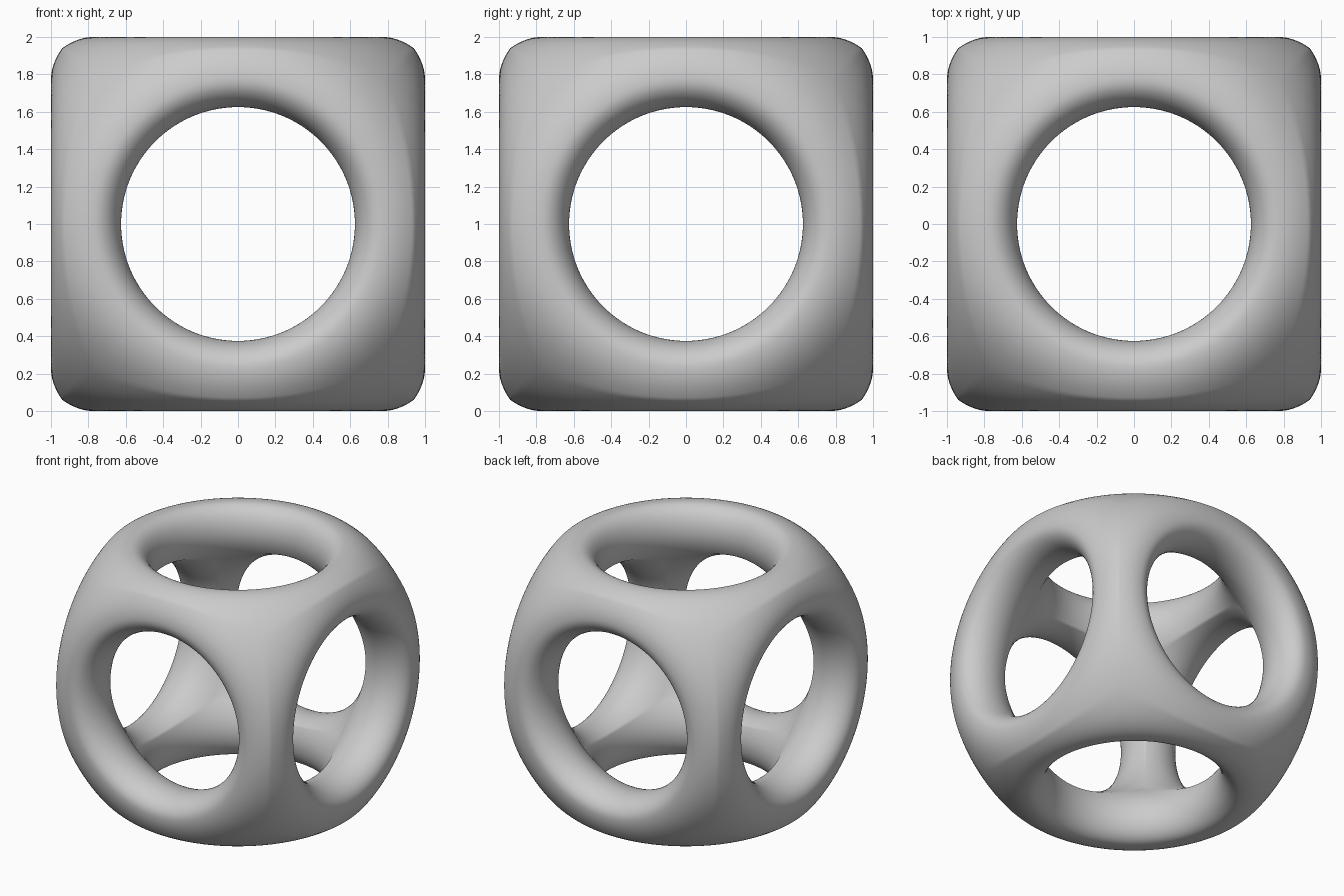
import bpy
import bmesh
import math
from mathutils import Matrix

cube = bpy.data.objects.get("Cube")
if cube:
    bpy.data.objects.remove(cube, do_unlink=True)

RIDGE = 0.77      # radius of the crest around each opening
HOLE = 0.625      # radius of each opening
WAIST = 0.8       # height of the narrowest point of each opening
SEGMENTS = 128    # steps around an opening
STEPS = 14        # steps along each part of the profile


def outer_height(r):
    return 1 - 2.07 * (r - RIDGE) ** 2


def inner_radius(h):
    return HOLE + 1.79 * (WAIST - h) ** 2


def solve(func, low, high):
    """Bisect for the zero of func, positive at low."""
    for _ in range(40):
        mid = (low + high) / 2
        if func(mid) > 0:
            low = mid
        else:
            high = mid
    return low


def profile(slope):
    """Section of one face, trimmed where it meets its neighbours (h = slope * r)."""
    r_end = solve(lambda r: outer_height(r) - slope * r, RIDGE, 1.3)
    h_end = solve(lambda h: h - slope * inner_radius(h), WAIST, 0.3)
    points = []
    for i in range(STEPS):                       # outer shoulder
        r = r_end + (RIDGE - r_end) * i / STEPS
        points.append((r, outer_height(r)))
    for i in range(STEPS):                       # rounded lip
        a = math.pi / 2 * i / STEPS
        points.append((RIDGE - (RIDGE - HOLE) * math.sin(a),
                       WAIST + (1 - WAIST) * math.cos(a)))
    for i in range(STEPS + 1):                   # flare inside
        h = WAIST + (h_end - WAIST) * i / STEPS
        points.append((inner_radius(h), h))
    return points


# One face of the frame, turned to all six directions
bm = bmesh.new()
turns = [Matrix.Rotation(math.pi / 2 * i, 4, 'X') for i in range(4)]
turns += [Matrix.Rotation(s * math.pi / 2, 4, 'Y') for s in (-1, 1)]
for turn in turns:
    rings = []
    for s in range(SEGMENTS):
        a = 2 * math.pi * s / SEGMENTS
        c, d = math.cos(a), math.sin(a)
        ring = []
        for r, h in profile(max(abs(c), abs(d))):
            v = bm.verts.new((r * c, r * d, h))
            v.co = turn @ v.co
            ring.append(v)
        rings.append(ring)
    for s in range(SEGMENTS):
        p, q = rings[s], rings[(s + 1) % SEGMENTS]
        for i in range(len(p) - 1):
            bm.faces.new((p[i], q[i], q[i + 1], p[i + 1]))

bmesh.ops.remove_doubles(bm, verts=bm.verts, dist=0.0005)
bmesh.ops.recalc_face_normals(bm, faces=bm.faces)
bmesh.ops.translate(bm, verts=bm.verts, vec=(0, 0, 1))

mesh = bpy.data.meshes.new("pierced_cube_frame")
bm.to_mesh(mesh)
bm.free()
frame = bpy.data.objects.new("pierced_cube_frame", mesh)
bpy.context.collection.objects.link(frame)

# Plain grey finish
grey = bpy.data.materials.new("light_grey")
grey.use_nodes = True
grey.diffuse_color = (0.6, 0.6, 0.6, 1)
grey.node_tree.nodes["Principled BSDF"].inputs["Base Color"].default_value = (0.6, 0.6, 0.6, 1)
mesh.materials.append(grey)

bpy.ops.object.select_all(action='DESELECT')
frame.select_set(True)
bpy.context.view_layer.objects.active = frame
bpy.ops.object.shade_smooth_by_angle(angle=math.radians(60))
